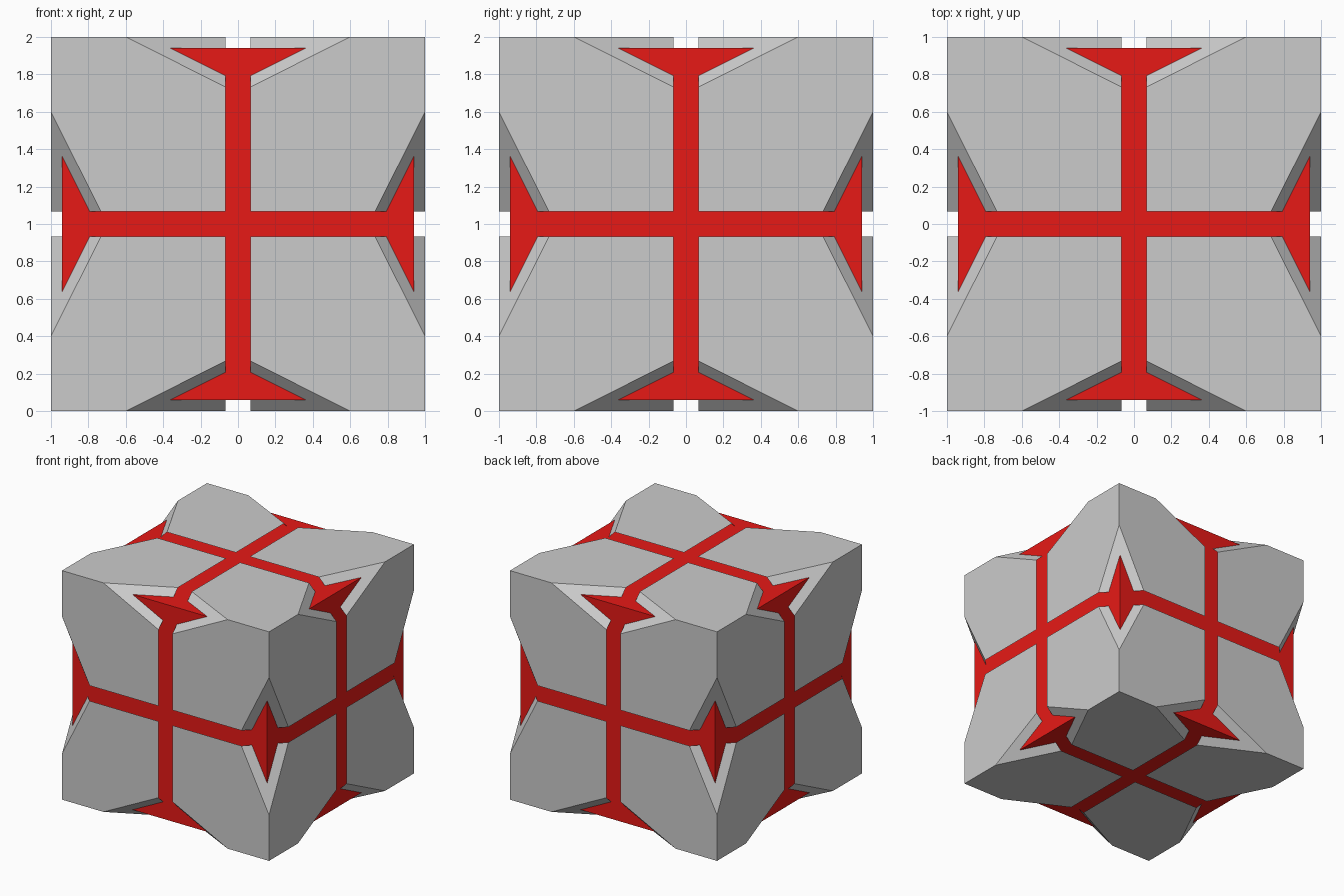
import bpy, bmesh

if "Cube" in bpy.data.objects:
    bpy.data.objects.remove(bpy.data.objects["Cube"])

GAP = 0.067    # half width of the slot between panels
NOTCH = 0.733  # where the edge notch meets the slot
TIP = 0.6      # where the notch runs out along the edge
CORE = 0.94    # half size of the inner cube


def turn(p, i):
    """Cycle coordinates so one pattern serves all three axes."""
    return tuple(p[(k - i) % 3] for k in range(3))


# Corner panels: one octant shell, mirrored to all eight corners
face = [(1, GAP, GAP), (1, NOTCH, GAP), (1, 1, TIP),
        (1, 1, 1), (1, TIP, 1), (1, GAP, NOTCH)]
notch = [(TIP, 1, 1), (GAP, 1, NOTCH), (GAP, NOTCH, 1)]

bm = bmesh.new()
for i in range(3):
    for outline in (face, notch):
        bm.faces.new([bm.verts.new(turn(p, i)) for p in outline])
bmesh.ops.remove_doubles(bm, verts=bm.verts, dist=0.001)
mesh = bpy.data.meshes.new("corner_panels")
bm.to_mesh(mesh)
bm.free()

panels = bpy.data.objects.new("corner_panels", mesh)
panels.location.z = 1
bpy.context.collection.objects.link(panels)
mirror = panels.modifiers.new("mirror", 'MIRROR')
mirror.use_axis = (True, True, True)

# Red inner cube, seen through the slots and edge notches
bpy.ops.mesh.primitive_cube_add(size=2 * CORE, location=(0, 0, 1))
core = bpy.context.object
core.name = "inner_cube"
red = bpy.data.materials.new("red")
red.diffuse_color = (0.8, 0.01, 0.008, 1)
red.use_nodes = True
red.node_tree.nodes["Principled BSDF"].inputs["Base Color"].default_value = red.diffuse_color
core.data.materials.append(red)
